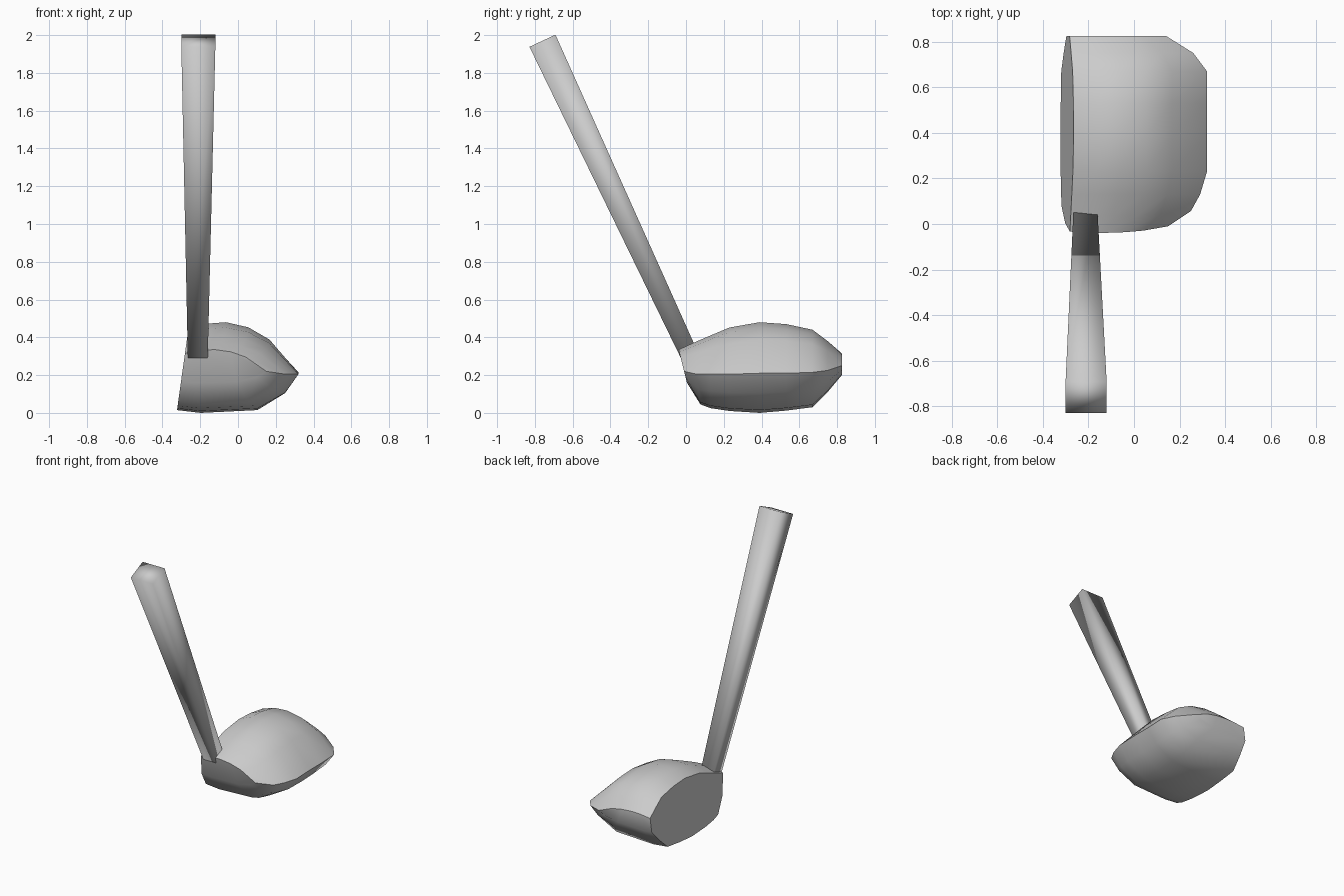
import bpy, bmesh
from mathutils import Vector

if "Cube" in bpy.data.objects:
    bpy.data.objects.remove(bpy.data.objects["Cube"])


def finish(bm, name, angle):
    bmesh.ops.recalc_face_normals(bm, faces=bm.faces)
    me = bpy.data.meshes.new(name)
    bm.to_mesh(me)
    bm.free()
    ob = bpy.data.objects.new(name, me)
    bpy.context.collection.objects.link(ob)
    bpy.ops.object.select_all(action='DESELECT')
    ob.select_set(True)
    bpy.context.view_layer.objects.active = ob
    bpy.ops.object.shade_smooth_by_angle(angle=angle)


def loft(name, rings, angle):
    bm = bmesh.new()
    vs = [[bm.verts.new(p) for p in r] for r in rings]
    n = len(vs[0])
    for a, b in zip(vs, vs[1:]):
        for i in range(n):
            j = (i + 1) % n
            bm.faces.new((a[i], a[j], b[j], b[i]))
    bm.faces.new(vs[0])
    bm.faces.new(vs[-1])
    finish(bm, name, angle)


def face_x(z):
    # the striking face is one leaning plane
    return -0.325 + 0.14 * z


# Club head: sections along y (y, back x, crease z, bottom z, top z, slant)
sections = [
    (0.00, 0.15, 0.22, 0.16, 0.335, 0.25),
    (0.06, 0.25, 0.205, 0.045, 0.37, 0.12),
    (0.13, 0.29, 0.205, 0.025, 0.41, 0),
    (0.23, 0.32, 0.205, 0.01, 0.452, 0),
    (0.39, 0.32, 0.21, 0.00, 0.48, 0),
    (0.53, 0.32, 0.21, 0.012, 0.47, 0),
    (0.67, 0.32, 0.215, 0.03, 0.44, 0),
    (0.75, 0.26, 0.225, 0.11, 0.38, 0),
    (0.825, 0.14, 0.25, 0.20, 0.315, 0),
]
# section shape: (fraction from face to back, height above/below the crease)
crown = [(0.17, 0.97), (0.35, 1.0), (0.55, 0.9), (0.74, 0.66), (1.0, 0.0)]
sole = [(0.89, -0.5), (0.66, -0.93), (0.19, -1.0)]
rings = []
for y, xb, zc, zb, zt, slant in sections:
    z_at = lambda v: zc + v * (zt - zc if v > 0 else zc - zb)
    pts = [(face_x(z_at(0.82)), z_at(0.82))]
    pts += [(-0.32 + u * (xb + 0.32) + (0.05 * (1 - u) if v > 0 else 0), z_at(v)) for u, v in crown + sole]
    pts.append((face_x(z_at(-0.93)), z_at(-0.93)))
    rings.append([(x, y - slant * (z - 0.18), z) for x, z in pts])
loft("club_head", rings, 0.75)

# Shaft: tapered rectangular bar leaning forward
bottom, top = Vector((-0.213, 0.03, 0.28)), Vector((-0.21, -0.76, 1.97))
axis = (top - bottom).normalized()
side = Vector((1, 0, 0))
depth = axis.cross(side).normalized()
shaft = []
for c, w, d in ((bottom, 0.052, 0.047), (top, 0.09, 0.076)):
    shaft.append([c + side * w * i + depth * d * j
                  for i, j in ((-1, -1), (1, -1), (1, 1), (-1, 1))])
loft("shaft", shaft, 3.1)
